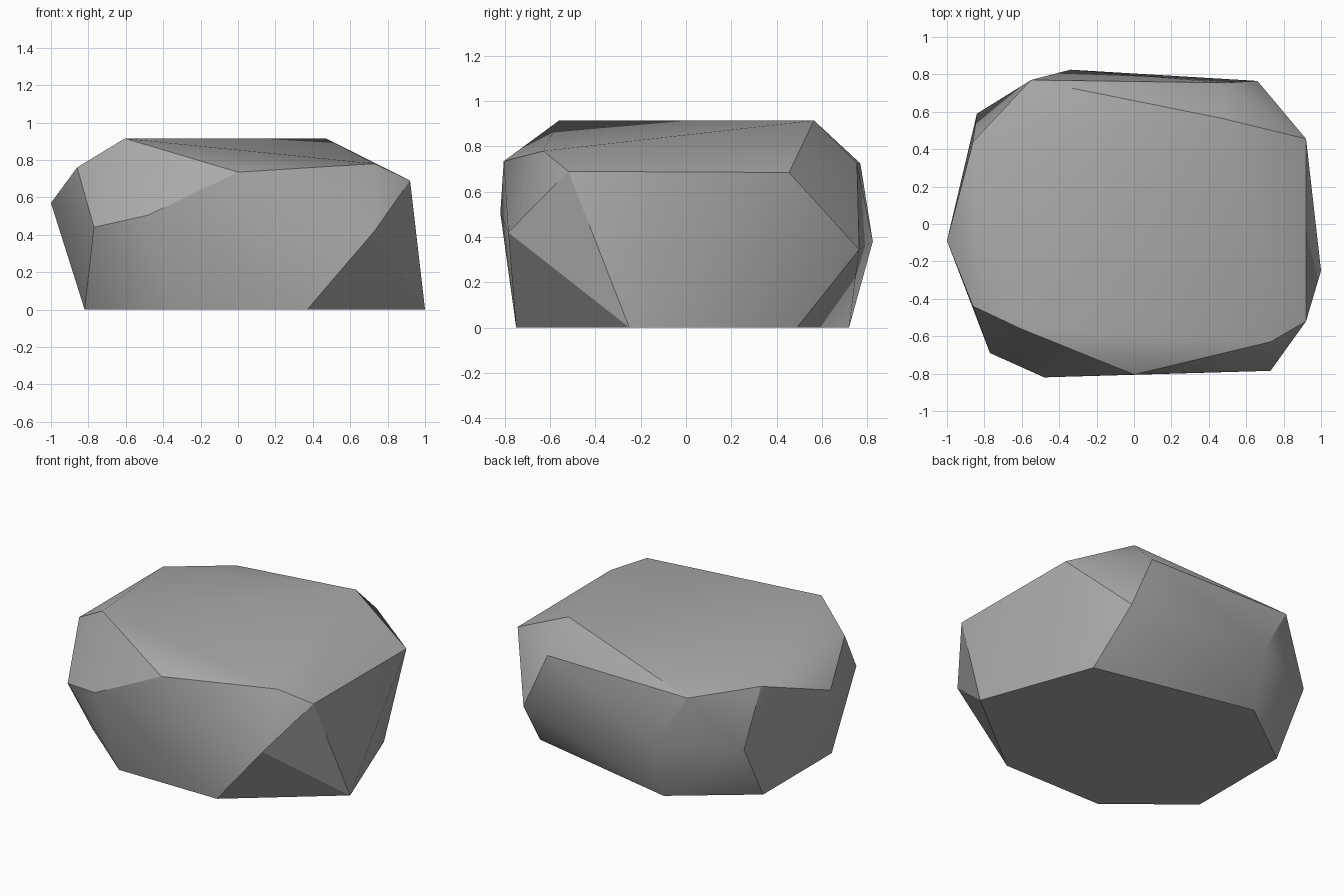
import bpy
import bmesh
import math

default_cube = bpy.data.objects.get("Cube")
if default_cube:
    bpy.data.objects.remove(default_cube, do_unlink=True)


def make_material(name, colour):
    material = bpy.data.materials.new(name)
    material.use_nodes = True
    material.diffuse_color = colour
    shader = material.node_tree.nodes["Principled BSDF"]
    shader.inputs["Base Color"].default_value = colour
    shader.inputs["Roughness"].default_value = 0.9
    return material


# Flat base outline, counter-clockwise on the ground
base_outline = [(1, -.25), (.73, .49), (-.34, .72), (-.82, .36),
                (-.82, -.36), (-.35, -.75), (.37, -.75)]

# Widest corners around the middle of the boulder
middle_corners = [(.66, .765, .345), (-.34, .825, .38), (-.84, .59, .39),
                  (-1, -.09, .57), (-.77, -.69, .44), (-.48, -.82, .505),
                  (.73, -.785, .42)]

# Shoulder corners where the sides turn into the top
shoulder_corners = [(.92, .455, .685), (.49, .755, .725), (-.55, .77, .725),
                    (-.86, .44, .76), (-.86, -.44, .76), (0, -.805, .735),
                    (.73, -.63, .78), (.92, -.52, .69)]

# Two crown points at the very top
crown_corners = [(-.605, -.56, .915), (.47, .565, .915)]


def build_boulder(name, corners, material):
    """Wrap the corners in a tight faceted skin."""
    bm = bmesh.new()
    for corner in corners:
        bm.verts.new(corner)
    hull = bmesh.ops.convex_hull(bm, input=bm.verts[:])
    loose = {v for v in hull["geom_interior"] + hull["geom_unused"]
             if isinstance(v, bmesh.types.BMVert)}
    bmesh.ops.delete(bm, geom=list(loose), context="VERTS")
    # Merge coplanar triangles such as the flat underside
    bmesh.ops.dissolve_limit(bm, angle_limit=math.radians(1),
                             verts=bm.verts[:], edges=bm.edges[:])
    bmesh.ops.recalc_face_normals(bm, faces=bm.faces[:])
    mesh = bpy.data.meshes.new(name)
    bm.to_mesh(mesh)
    bm.free()
    mesh.materials.append(material)
    boulder = bpy.data.objects.new(name, mesh)
    bpy.context.collection.objects.link(boulder)
    return boulder


stone = make_material("stone_grey", (.4, .4, .4, 1))
ground_corners = [(x, y, 0) for x, y in base_outline]
boulder = build_boulder(
    "boulder", ground_corners + middle_corners + shoulder_corners + crown_corners, stone)

# Soft shading across shallow facets, crisp on strong edges
bpy.ops.object.select_all(action="DESELECT")
boulder.select_set(True)
bpy.context.view_layer.objects.active = boulder
bpy.ops.object.shade_smooth_by_angle(angle=math.radians(30))
